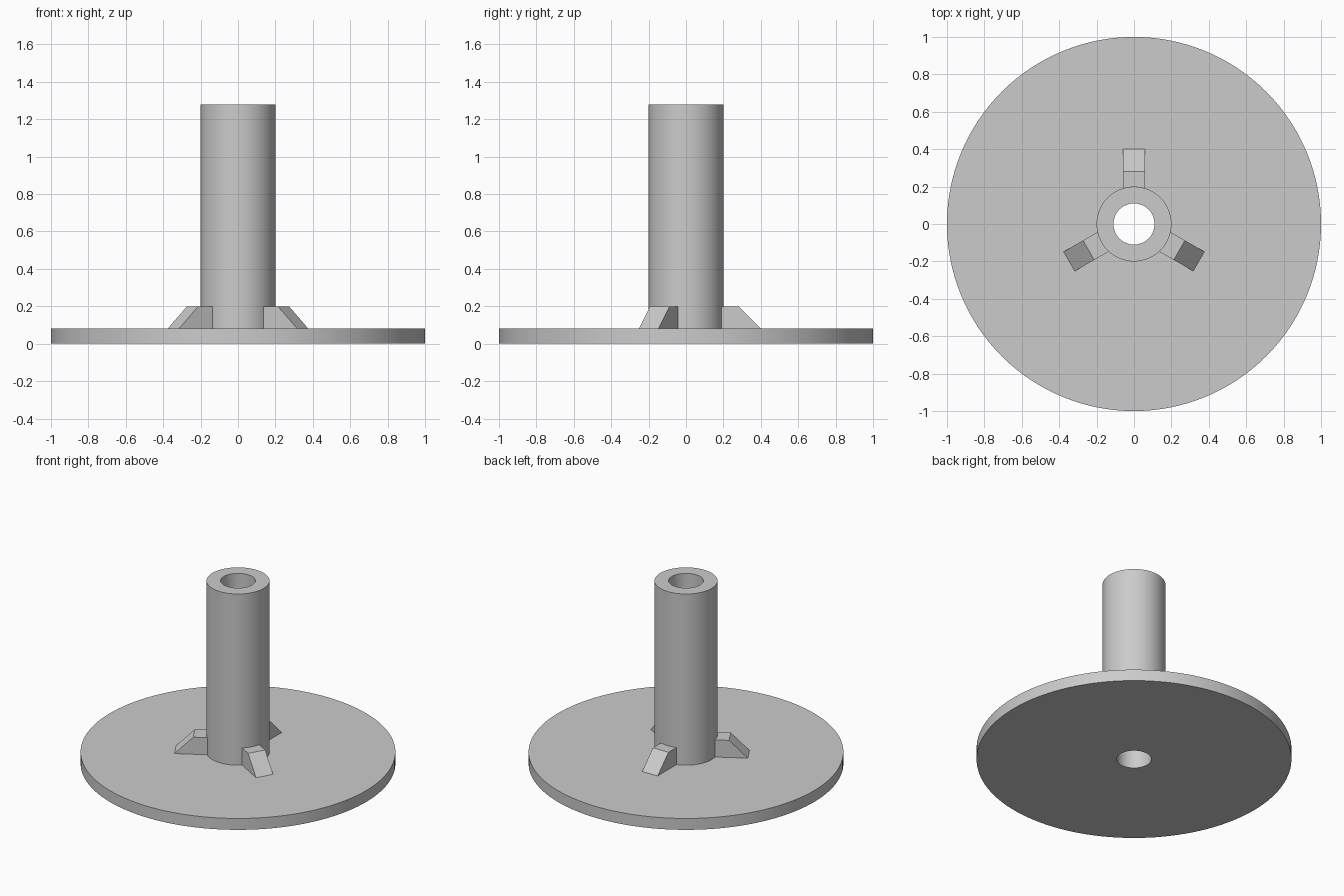
import bpy
import bmesh
from math import radians, sin, cos, tau

cube = bpy.data.objects.get("Cube")
if cube:
    bpy.data.objects.remove(cube, do_unlink=True)

SEGMENTS = 128
FLANGE_R, TUBE_R, BORE_R = 1.0, 0.2, 0.11
FLANGE_TOP, RIB_TOP, TUBE_TOP = 0.08, 0.2, 1.28
RIB_HALF_WIDTH = 0.06

grey = bpy.data.materials.new("plain grey")
grey.use_nodes = True
colour = (0.6, 0.6, 0.6, 1)
grey.diffuse_color = colour
grey.node_tree.nodes["Principled BSDF"].inputs["Base Color"].default_value = colour


def finish(name, bm):
    bmesh.ops.recalc_face_normals(bm, faces=bm.faces)
    mesh = bpy.data.meshes.new(name)
    bm.to_mesh(mesh)
    bm.free()
    mesh.materials.append(grey)
    obj = bpy.data.objects.new(name, mesh)
    bpy.context.collection.objects.link(obj)
    return obj


def lathe(name, profile):
    """Turn a closed (radius, z) profile around the z axis."""
    bm = bmesh.new()
    rings = [[bm.verts.new((r * cos(tau * i / SEGMENTS), r * sin(tau * i / SEGMENTS), z))
              for r, z in profile] for i in range(SEGMENTS)]
    for i, ring in enumerate(rings):
        after = rings[(i + 1) % SEGMENTS]
        for j in range(len(profile)):
            k = (j + 1) % len(profile)
            bm.faces.new((ring[j], after[j], after[k], ring[k]))
    return finish(name, bm)


def rib(name, profile, angle):
    """Extrude a (radius, z) profile sideways and turn it to its place."""
    bm = bmesh.new()
    face = bm.faces.new([bm.verts.new((r, -RIB_HALF_WIDTH, z)) for r, z in profile])
    moved = bmesh.ops.extrude_face_region(bm, geom=[face])["geom"]
    verts = [v for v in moved if isinstance(v, bmesh.types.BMVert)]
    bmesh.ops.translate(bm, verts=verts, vec=(0, 2 * RIB_HALF_WIDTH, 0))
    obj = finish(name, bm)
    obj.rotation_euler.z = radians(angle)


# Round flange with the upright hollow tube, bored right through
body = lathe("flanged_tube", [
    (BORE_R, 0), (FLANGE_R, 0), (FLANGE_R, FLANGE_TOP),
    (TUBE_R, FLANGE_TOP), (TUBE_R, TUBE_TOP), (BORE_R, TUBE_TOP)])
bpy.ops.object.select_all(action="DESELECT")
body.select_set(True)
bpy.context.view_layer.objects.active = body
bpy.ops.object.shade_smooth_by_angle(angle=radians(30))

# Three sloped support ribs, rooted in the tube wall
for side, angle in (("back", 90), ("right", 210), ("left", 330)):
    rib(side + "_rib", [(0.17, FLANGE_TOP), (0.4, FLANGE_TOP),
                        (0.28, RIB_TOP), (0.17, RIB_TOP)], angle)
